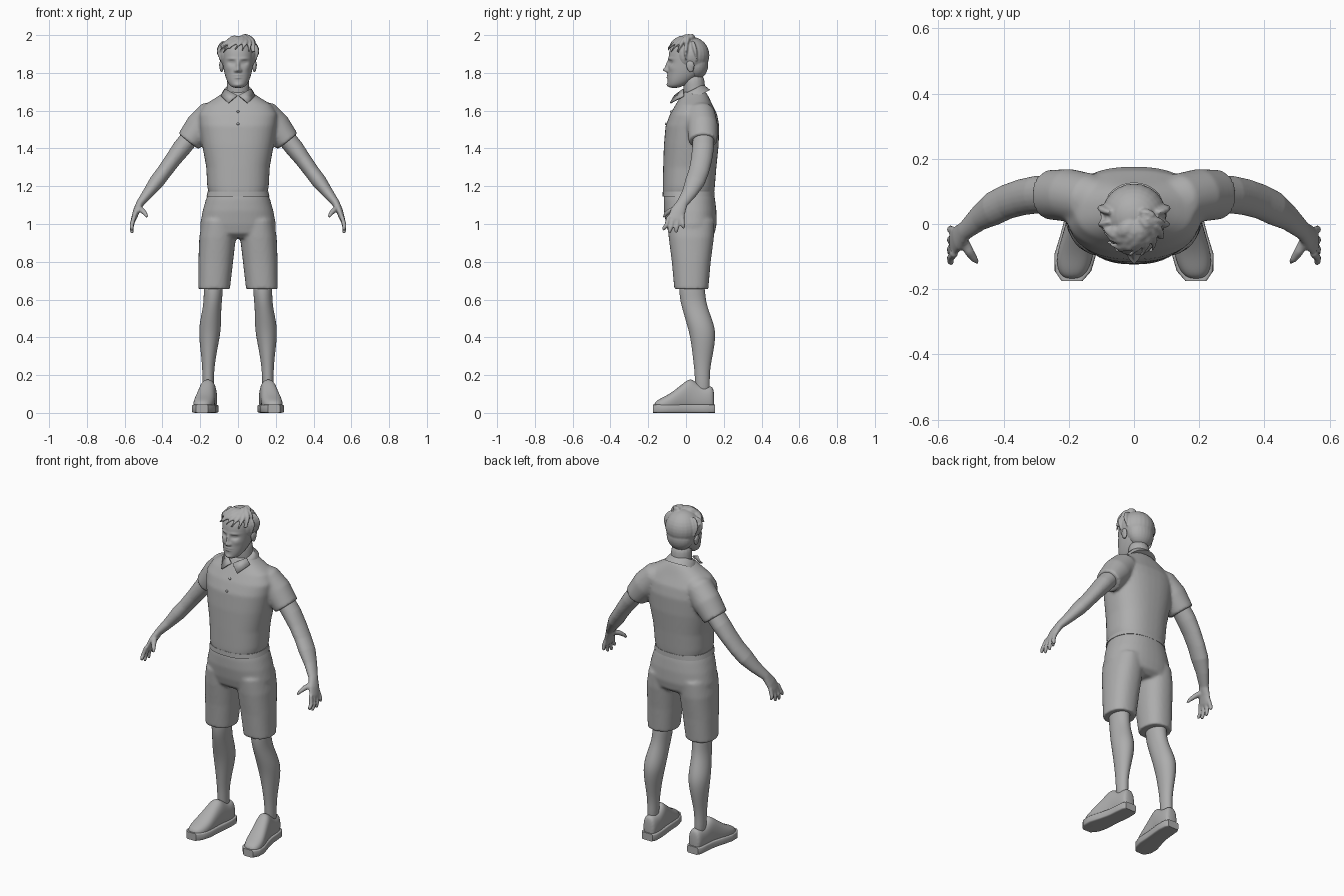
import bpy, bmesh, math, random
from mathutils import Vector, Matrix

if "Cube" in bpy.data.objects:
    bpy.data.objects.remove(bpy.data.objects["Cube"])
random.seed(4)

GREY = (0.42, 0.42, 0.42, 1)
clay = bpy.data.materials.new("plain grey")
clay.use_nodes = True
clay.diffuse_color = GREY
clay.node_tree.nodes["Principled BSDF"].inputs["Base Color"].default_value = GREY

X, Y, Z = Vector((1, 0, 0)), Vector((0, 1, 0)), Vector((0, 0, 1))


def loft(bm, rings, n=16, power=2.0, ref=Y, axis=None):
    """Closed skin over superellipse rings given as (x, y, z, side radius, ref radius)."""
    loops = []
    for i, (x, y, z, ru, rd) in enumerate(rings):
        a, b = rings[max(i - 1, 0)], rings[min(i + 1, len(rings) - 1)]
        t = axis or (Vector(b[:3]) - Vector(a[:3])).normalized()
        d = (ref - t * ref.dot(t)).normalized()
        u = d.cross(t)
        loop = []
        for k in range(n):
            c, s = math.cos(math.tau * k / n), math.sin(math.tau * k / n)
            c = math.copysign(abs(c) ** (2 / power), c)
            s = math.copysign(abs(s) ** (2 / power), s)
            loop.append(bm.verts.new(Vector((x, y, z)) + u * ru * c + d * rd * s))
        loops.append(loop)
    for lo, hi in zip(loops, loops[1:]):
        for k in range(n):
            bm.faces.new((lo[k], lo[(k + 1) % n], hi[(k + 1) % n], hi[k]))
    bm.faces.new(loops[0][::-1])
    bm.faces.new(loops[-1])


def ball(bm, centre, size, tilt=0.0):
    mat = Matrix.Translation(centre) @ Matrix.Rotation(tilt, 4, 'X') @ Matrix.Diagonal((*size, 1))
    bmesh.ops.create_uvsphere(bm, u_segments=24, v_segments=16, radius=1, matrix=mat)


def finish(name, bm, mirror=False, voxel=0, subsurf=0, smooth=0, angle=60):
    bmesh.ops.recalc_face_normals(bm, faces=bm.faces)
    mesh = bpy.data.meshes.new(name)
    bm.to_mesh(mesh)
    bm.free()
    ob = bpy.data.objects.new(name, mesh)
    bpy.context.collection.objects.link(ob)
    mesh.materials.append(clay)
    bpy.ops.object.select_all(action='DESELECT')
    ob.select_set(True)
    bpy.context.view_layer.objects.active = ob
    bpy.ops.object.shade_smooth_by_angle(angle=math.radians(angle))
    if subsurf:
        m = ob.modifiers.new("Subdivision", 'SUBSURF')
        m.levels = m.render_levels = subsurf
    if mirror:
        ob.modifiers.new("Mirror", 'MIRROR').use_mirror_merge = False
    if voxel:
        m = ob.modifiers.new("Remesh", 'REMESH')
        m.mode, m.voxel_size, m.use_smooth_shade = 'VOXEL', voxel, True
    if smooth:
        m = ob.modifiers.new("Smooth", 'SMOOTH')
        m.factor, m.iterations = 0.5, smooth
    return ob


# Shirt: body and both sleeves fused into one skin
bm = bmesh.new()
loft(bm, [(0, .013, 1.16, .155, .136), (0, .015, 1.2, .163, .138), (0, .02, 1.3, .168, .141),
          (0, .028, 1.42, .19, .145), (0, .034, 1.52, .205, .142), (0, .04, 1.58, .21, .125),
          (0, .042, 1.63, .18, .098), (0, .045, 1.67, .115, .077), (0, .045, 1.7, .07, .06)],
     n=40, power=2.4, axis=Z)
for s in (1, -1):
    loft(bm, [(s * .08, .06, 1.62, .04, .06), (s * .14, .075, 1.578, .078, .08),
              (s * .2, .088, 1.515, .081, .081), (s * .262, .09, 1.437, .068, .076)], n=28)
finish("shirt", bm, voxel=.009, smooth=5)

# Collar stand with two pointed flaps, and the buttons below
bm = bmesh.new()
lean = Vector((0, -.45, .9)).normalized()
loft(bm, [(0, .047, 1.67, .093, .09), (0, .038, 1.692, .085, .077), (0, .032, 1.71, .073, .066)],
     n=32, axis=lean)
finish("collar", bm)
bm = bmesh.new()
flap = [(.003, -.056, 1.678), (.05, -.08, 1.638), (.088, -.01, 1.675), (.066, -.01, 1.712)]
bm.faces.new([bm.verts.new(p) for p in flap])
finish("collar_flap", bm, mirror=True).modifiers.new("Thickness", 'SOLIDIFY').thickness = .008
bm = bmesh.new()
for y, z in ((-.078, 1.595), (-.106, 1.53)):
    ball(bm, (0, y, z), (.007, .006, .007))
finish("buttons", bm)

# Shorts: hips and both legs fused
bm = bmesh.new()
loft(bm, [(0, .016, 1.18, .15, .128), (0, .018, 1.13, .17, .136), (0, .022, 1.07, .187, .139),
          (0, .028, 1, .2, .134), (0, .03, .95, .196, .122), (0, .03, .925, .15, .09)],
     n=40, power=2.3, axis=Z)
for s in (1, -1):
    loft(bm, [(s * .1, .026, 1.02, .09, .125), (s * .108, .028, .93, .097, .12),
              (s * .118, .028, .8, .092, .103), (s * .127, .028, .655, .084, .09)],
         n=32, power=2.3, axis=Z)
finish("shorts", bm, voxel=.009, smooth=4)
bm = bmesh.new()
loft(bm, [(0, .014, 1.145, .167, .138), (0, .014, 1.172, .16, .137)], n=40, power=2.4, axis=Z)
finish("waistband", bm, angle=30)

# Bare lower legs
bm = bmesh.new()
loft(bm, [(.13, .03, .72, .055, .068), (.131, .033, .62, .05, .07), (.137, .045, .56, .049, .069),
          (.146, .073, .48, .058, .073), (.15, .088, .42, .058, .071), (.154, .09, .35, .048, .061),
          (.156, .087, .28, .037, .05), (.158, .085, .2, .03, .038), (.158, .09, .08, .031, .042)],
     axis=Z)
finish("leg", bm, mirror=True, subsurf=2)

# Shoes: sections run from heel to toe as (y, x, half width, height)
shoe = [(.15, .152, .03, .125), (.13, .152, .042, .14), (.085, .153, .045, .135),
        (.04, .157, .045, .17), (.015, .161, .046, .178), (-.03, .169, .05, .14),
        (-.09, .18, .058, .093), (-.14, .187, .05, .07), (-.17, .19, .026, .05)]
bm = bmesh.new()
loft(bm, [(x, y, h / 2 + .005, w, h / 2) for y, x, w, h in shoe], power=2.4, ref=Z, axis=-Y)
finish("shoe_upper", bm, mirror=True, subsurf=2)
bm = bmesh.new()
loft(bm, [(x, y * 1.03, .022, w + .006, .022) for y, x, w, h in shoe], n=24, power=7, ref=Z, axis=-Y)
finish("shoe_sole", bm, mirror=True, angle=40)

# Arms, palms, fingers and thumbs
bm = bmesh.new()
loft(bm, [(.21, .095, 1.51, .05, .055), (.3, .09, 1.4, .049, .058), (.345, .082, 1.34, .043, .056),
          (.39, .068, 1.278, .04, .054), (.43, .048, 1.225, .04, .053), (.475, .018, 1.165, .03, .04),
          (.518, -.02, 1.11, .021, .03), (.538, -.042, 1.068, .018, .04),
          (.553, -.055, 1.025, .014, .043), (.556, -.057, 1.012, .009, .036)], n=20)
for base, tip, z in ((-.09, -.118, .965), (-.067, -.088, .95), (-.043, -.052, .953), (-.02, -.014, .975)):
    loft(bm, [(.55, base, 1.04, .012, .012), (.563, (base + tip) / 2, .5 + z / 2 + .01, .0115, .0115),
              (.562, tip, z + .012, .0105, .0105), (.56, tip, z, .006, .006)], n=12)
loft(bm, [(.528, -.045, 1.085, .016, .018), (.505, -.085, 1.07, .014, .015),
          (.489, -.108, 1.052, .011, .011), (.48, -.118, 1.035, .006, .006)], n=12, ref=X)
finish("arm", bm, mirror=True, voxel=.0055, smooth=3)

# Neck
bm = bmesh.new()
loft(bm, [(0, .05, 1.64, .066, .062), (0, .043, 1.72, .059, .057), (0, .04, 1.8, .061, .06)], axis=Z)
finish("neck", bm, subsurf=2)

# Head: dense lofted skull whose face is sculpted with soft bumps
bm = bmesh.new()
loft(bm, [(0, -.062, 1.72, .02, .02), (0, -.05, 1.73, .043, .044), (0, -.03, 1.758, .06, .069),
          (0, -.002, 1.8, .074, .095), (0, .008, 1.84, .08, .104), (0, .012, 1.88, .084, .106),
          (0, .012, 1.93, .084, .1), (0, .012, 1.965, .062, .075), (0, .012, 1.985, .025, .03)],
     n=20, power=2.2, axis=Z)
head = finish("head", bm, subsurf=3)
baked = bpy.data.meshes.new_from_object(head.evaluated_get(bpy.context.evaluated_depsgraph_get()))
head.modifiers.clear()
# bumps: (x, z, x spread, z spread, outward amount)
bumps = [(0, 1.816, .013, .012, .024), (0, 1.84, .009, .022, .013), (.014, 1.811, .007, .007, .009),
         (.034, 1.855, .018, .011, -.014), (.034, 1.856, .012, .005, .006),
         (.034, 1.875, .024, .006, .005), (0, 1.787, .02, .0045, .007), (0, 1.775, .017, .0045, .008),
         (0, 1.781, .024, .002, -.004), (0, 1.735, .022, .012, .009), (.05, 1.825, .018, .016, .004)]
for v in baked.vertices:
    if v.co.y < -.01:
        for bx, bz, sx, sz, amount in bumps:
            v.co.y -= amount * math.exp(-((abs(v.co.x) - bx) / sx) ** 2 - ((v.co.z - bz) / sz) ** 2)
head.data = baked

# Ears
bm = bmesh.new()
ball(bm, (.087, .022, 1.835), (.011, .02, .033), .2)
ball(bm, (.092, .028, 1.842), (.008, .016, .022), .2)
finish("ear", bm, mirror=True, voxel=.004, smooth=2)

# Hair: cap over crown and nape with swept tapering locks
CROWN, SIZE = Vector((0, .026, 1.893)), Vector((.099, .098, .098))
bm = bmesh.new()
ball(bm, CROWN, SIZE)
ball(bm, (0, .055, 1.845), (.08, .063, .08))


def lock(start, end, width, lift):
    """Lock that hugs the cap between two (turn from front, height angle) directions."""
    pts = []
    for i in range(7):
        f = i / 6
        turn, up = (a + (b - a) * f for a, b in zip(start, end))
        d = Vector((math.sin(turn) * math.cos(up), -math.cos(turn) * math.cos(up), math.sin(up)))
        p = CROWN + Vector(a * b for a, b in zip(d, SIZE)) * (1 + lift * math.sin(f * 2.6))
        p.y -= .028 * max(0, math.cos(turn)) * math.cos(up) * f
        p.z = min(p.z, 1.985)
        r = width * (.35 + math.sin(math.pi * min(f + .15, 1)) * .65)
        pts.append((*p, r, r * .6))
    loft(bm, pts, n=10, ref=Z if abs(start[0]) < .8 else Y)


for i in range(9):
    a = -1.5 + i * .375
    lock((a * .5 + .6, 1.25), (a - .15, random.uniform(.12, .38)), random.uniform(.016, .023), .07)
for i in range(6):
    a = -1.1 + i * .45
    lock((a + .9, 1.35), (a, random.uniform(.55, .8)), .022, .06)
for s in (1, -1):
    lock((s * 1.3, .7), (s * 1.35, -.25), .018, .02)
    lock((s * 1.7, .8), (s * 1.9, -.3), .02, .02)
finish("hair", bm, voxel=.005, smooth=2)
